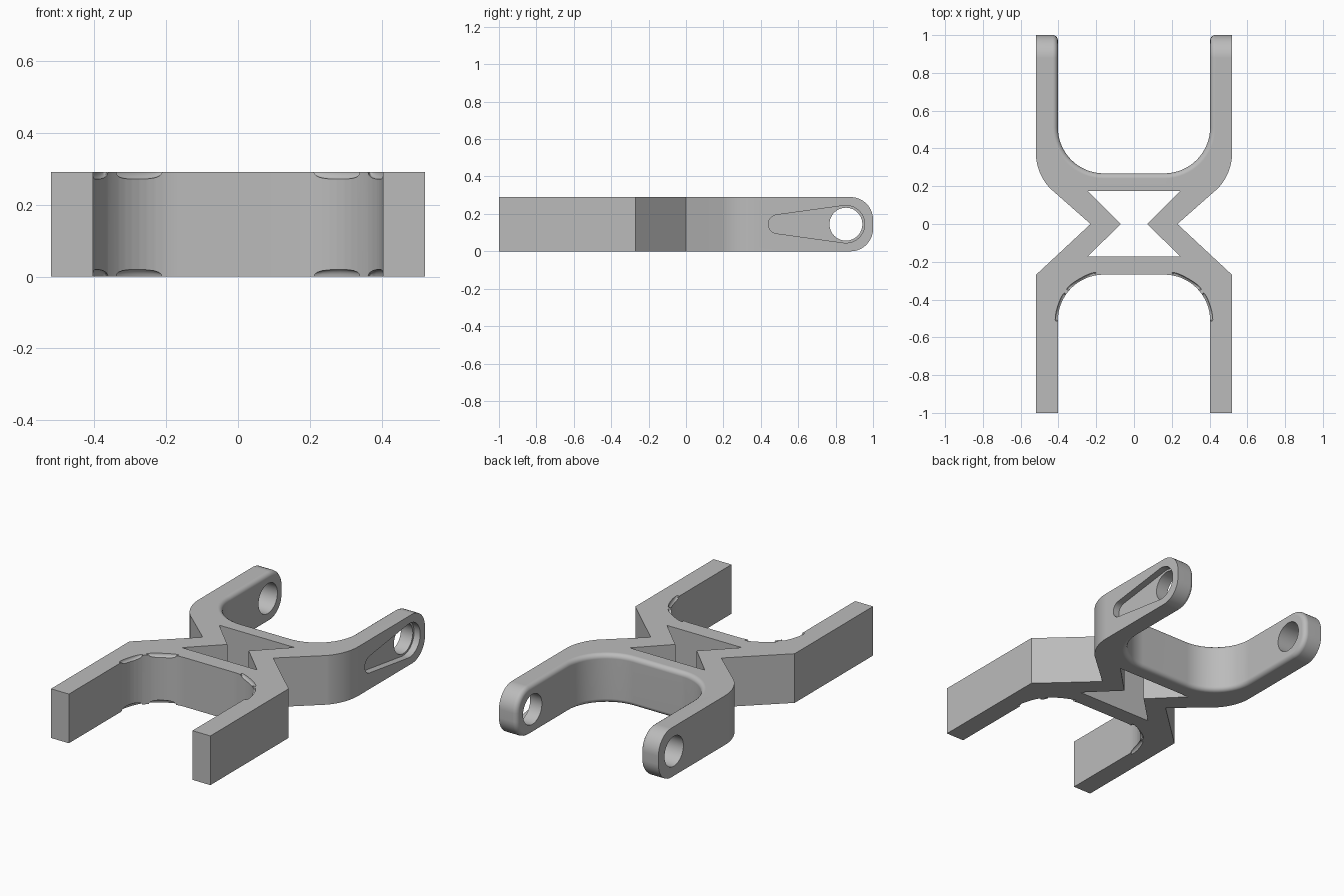
import bpy, bmesh
from math import acos, cos, sin, pi, tau
from mathutils import Matrix, Vector

default = bpy.data.objects.get("Cube")
if default:
    bpy.data.objects.remove(default)

HEIGHT = 0.29
MID = HEIGHT / 2
INNER, OUTER = 0.403, 0.52      # leg faces in x
WEB = 0.268                     # fork floor in y
R = 0.243                       # fork corner radius
PIN = 0.855                     # pin hole centre in y

grey = bpy.data.materials.new("light grey")
grey.use_nodes = True
grey.diffuse_color = (0.5, 0.5, 0.5, 1)
grey.node_tree.nodes["Principled BSDF"].inputs["Base Color"].default_value = grey.diffuse_color


def arc(cx, cy, r, start, end, steps):
    angles = [start + (end - start) * i / steps for i in range(steps + 1)]
    return [(cx + r * cos(a), cy + r * sin(a)) for a in angles]


def prism(points, low, high, along_x=False):
    """Extrude an outline along z, or a (y, z) outline along x."""
    bm = bmesh.new()
    face = bm.faces.new([bm.verts.new((u, v, low)) for u, v in points])
    top = bmesh.ops.extrude_face_region(bm, geom=[face])["geom"]
    moved = [g for g in top if isinstance(g, bmesh.types.BMVert)]
    bmesh.ops.translate(bm, verts=moved, vec=(0, 0, high - low))
    if along_x:
        cycle = Matrix(((0, 0, 1, 0), (1, 0, 0, 0), (0, 1, 0, 0), (0, 0, 0, 1)))
        bm.transform(cycle)
    bmesh.ops.recalc_face_normals(bm, faces=bm.faces)
    return bm


def make_object(name, bm):
    mesh = bpy.data.meshes.new(name)
    bm.to_mesh(mesh)
    bm.free()
    mesh.materials.append(grey)
    obj = bpy.data.objects.new(name, mesh)
    bpy.context.collection.objects.link(obj)
    return obj


def cut(target, bm):
    cutter = make_object("cutter", bm)
    cutter.hide_render = True
    mod = target.modifiers.new("cut", "BOOLEAN")
    mod.operation, mod.solver, mod.object = "DIFFERENCE", "EXACT", cutter
    bpy.context.view_layer.objects.active = target
    bpy.ops.object.modifier_apply(modifier=mod.name)
    bpy.data.objects.remove(cutter)


# Frame outline: right half from front fork floor around to back fork floor
half = arc(INNER - R, -WEB - R, R, pi / 2, 0, 16)
half += [(INNER, -1), (OUTER, -1), (OUTER, -0.27), (0.23, 0)]
half += arc(OUTER - 0.28, 0.38, 0.28, -0.75, 0, 10)
half += [(OUTER, 1), (INNER, 1)]
half += arc(INNER - R, WEB + R, R, 0, -pi / 2, 16)
bm = prism(half + [(-x, y) for x, y in reversed(half)], 0, HEIGHT)

# Rounded back leg ends
ends = [e for e in bm.edges if all(v.co.y > 0.99 for v in e.verts)
        and abs(e.verts[0].co.z - e.verts[1].co.z) < 0.01]
bmesh.ops.bevel(bm, geom=ends, offset=0.12, segments=10, profile=0.5, affect="EDGES")
bm.normal_update()


# Soft edge all around the inside of the back fork
def is_fork_wall(face):
    return abs(face.normal.z) < 0.01 and all(
        abs(v.co.x) < INNER + 0.001 and v.co.y > 0.25 for v in face.verts)


rim = [e for e in bm.edges if sum(is_fork_wall(f) for f in e.link_faces) == 1]
bmesh.ops.bevel(bm, geom=rim, offset=0.027, segments=4, profile=0.5, affect="EDGES")
frame = make_object("fork_frame", bm)

# Bow-tie window through the waist
window = [(-0.245, 0.175), (0.245, 0.175), (0.07, 0),
          (0.245, -0.172), (-0.245, -0.172), (-0.07, 0)]
cut(frame, prism(window, -0.1, HEIGHT + 0.1))

# Pin holes through the legs and tapered pockets on the left outer faces
for side in (-1, 1):
    hole = arc(side * PIN, MID, 0.088, 0, tau, 48)[:-1]
    cut(frame, prism(hole, -0.7, 0.7, along_x=True))
    big, small, reach = 0.1, 0.05, 0.365
    a = acos((big - small) / reach)
    pocket = arc(-PIN, MID, big, a, tau - a, 36) + arc(reach - PIN, MID, small, -a, a, 16)
    cut(frame, prism([(-side * y, z) for y, z in pocket], OUTER - 0.04, 0.7, along_x=True))

# Shallow scallops on the front fork corner edges
for side in (-1, 1):
    for z in (0, HEIGHT):
        for angle, length in ((0.3, 0.08), (1.05, 0.09)):
            bm = bmesh.new()
            bmesh.ops.create_uvsphere(bm, u_segments=16, v_segments=10, radius=1)
            out = Vector((cos(angle), sin(angle), 0)) * (R - 0.003)
            centre = Vector((INNER - R, -WEB - R, z)) + out
            bm.transform(Matrix.Translation(centre) @ Matrix.Rotation(angle, 4, "Z")
                         @ Matrix.Diagonal((0.016, length, 0.02, 1)))
            if side < 0:
                bm.transform(Matrix.Diagonal((-1, 1, 1, 1)))
                bmesh.ops.reverse_faces(bm, faces=bm.faces)
            cut(frame, bm)

# Smooth curves with crisp edges
for obj in bpy.context.selected_objects:
    obj.select_set(False)
frame.select_set(True)
bpy.context.view_layer.objects.active = frame
bpy.ops.object.shade_smooth_by_angle(angle=0.5)
frame.modifiers.new("flat_faces", "WEIGHTED_NORMAL").keep_sharp = True
